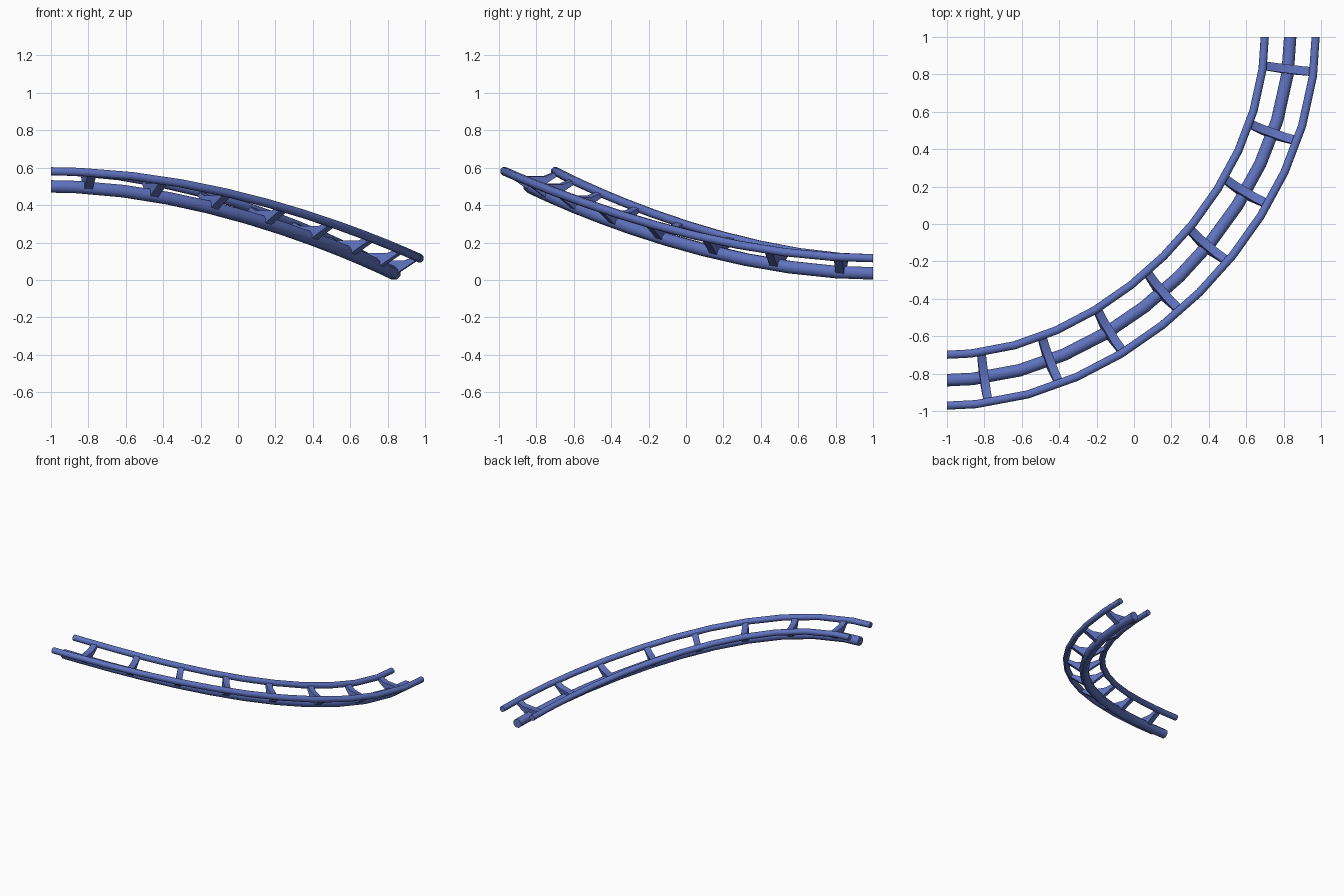
import bpy, bmesh, math
from mathutils import Vector

if "Cube" in bpy.data.objects:
    bpy.data.objects.remove(bpy.data.objects["Cube"])

blue = bpy.data.materials.new("track blue")
blue.diffuse_color = (0.115, 0.17, 0.52, 1)
blue.use_nodes = True
blue.node_tree.nodes["Principled BSDF"].inputs["Base Color"].default_value = blue.diffuse_color

# Centre line of the track: a descending quarter turn
R, H = 1.835, 0.9175
P = [Vector(p) for p in ((-1, -0.835, 0.5), (-1 + H, -0.835, 0.5),
                         (0.835, 1 - H, 0.035), (0.835, 1, 0.035))]
N = 600


def bezier(t):
    u = 1 - t
    return P[0] * u**3 + P[1] * 3*u*u*t + P[2] * 3*u*t*t + P[3] * t**3


samples = [bezier(i / N) for i in range(N + 1)]
dist = [0.0]
for a, b in zip(samples, samples[1:]):
    dist.append(dist[-1] + (b - a).length)
L = dist[-1]


def frame(s):
    """Position, tangent, side (outward) and up at distance s."""
    i = min(range(N + 1), key=lambda k: abs(dist[k] - s))
    t = i / N
    u = 1 - t
    tan = ((P[1] - P[0]) * u*u + (P[2] - P[1]) * 2*u*t + (P[3] - P[2]) * t*t).normalized()
    side = tan.cross(Vector((0, 0, 1))).normalized()
    return samples[i], tan, side, side.cross(tan)


def finish(name, bm, angle):
    bmesh.ops.recalc_face_normals(bm, faces=bm.faces)
    me = bpy.data.meshes.new(name)
    bm.to_mesh(me)
    bm.free()
    me.materials.append(blue)
    ob = bpy.data.objects.new(name, me)
    bpy.context.collection.objects.link(ob)
    bpy.ops.object.select_all(action='DESELECT')
    ob.select_set(True)
    bpy.context.view_layer.objects.active = ob
    bpy.ops.object.shade_smooth_by_angle(angle=math.radians(angle))


def loft(bm, rings):
    n = len(rings[0])
    vs = [[bm.verts.new(p) for p in r] for r in rings]
    for a, b in zip(vs, vs[1:]):
        for k in range(n):
            bm.faces.new((a[k], a[(k + 1) % n], b[(k + 1) % n], b[k]))
    bm.faces.new(vs[0])
    bm.faces.new(vs[-1])


stations = [0] + [0.14 + (L - 0.34) * i / 10 for i in range(11)] + [L]


def tube(name, x, z, r, sides=8):
    bm = bmesh.new()
    rings = []
    for s in stations:
        p, _, side, up = frame(s)
        ring = []
        for k in range(sides):
            a = 2 * math.pi * (k + 0.5) / sides
            ring.append(p + side * (x + r * math.cos(a)) + up * (z + r * math.sin(a)))
        rings.append(ring)
    loft(bm, rings)
    finish(name, bm, 50)


# Spine and the two running rails
tube("spine", 0, 0, 0.036)
tube("inner_rail", -0.136, 0.081, 0.0235)
tube("outer_rail", 0.136, 0.081, 0.0235)

# Cross ties: V-shaped brackets joining the spine to both rails
profile = [(-0.136, 0.09), (-0.065, 0.062), (0.065, 0.062), (0.136, 0.09),
           (0.136, 0.066), (0.03, -0.005), (-0.03, -0.005), (-0.136, 0.066)]
for i in range(8):
    s = L * (0.195 + 0.353 * i) / 2.836
    p, tan, side, up = frame(s)
    bm = bmesh.new()
    loft(bm, [[p + side * x + up * z + tan * d for x, z in profile] for d in (-0.023, 0.023)])
    finish(f"cross_tie_{i + 1}", bm, 30)
